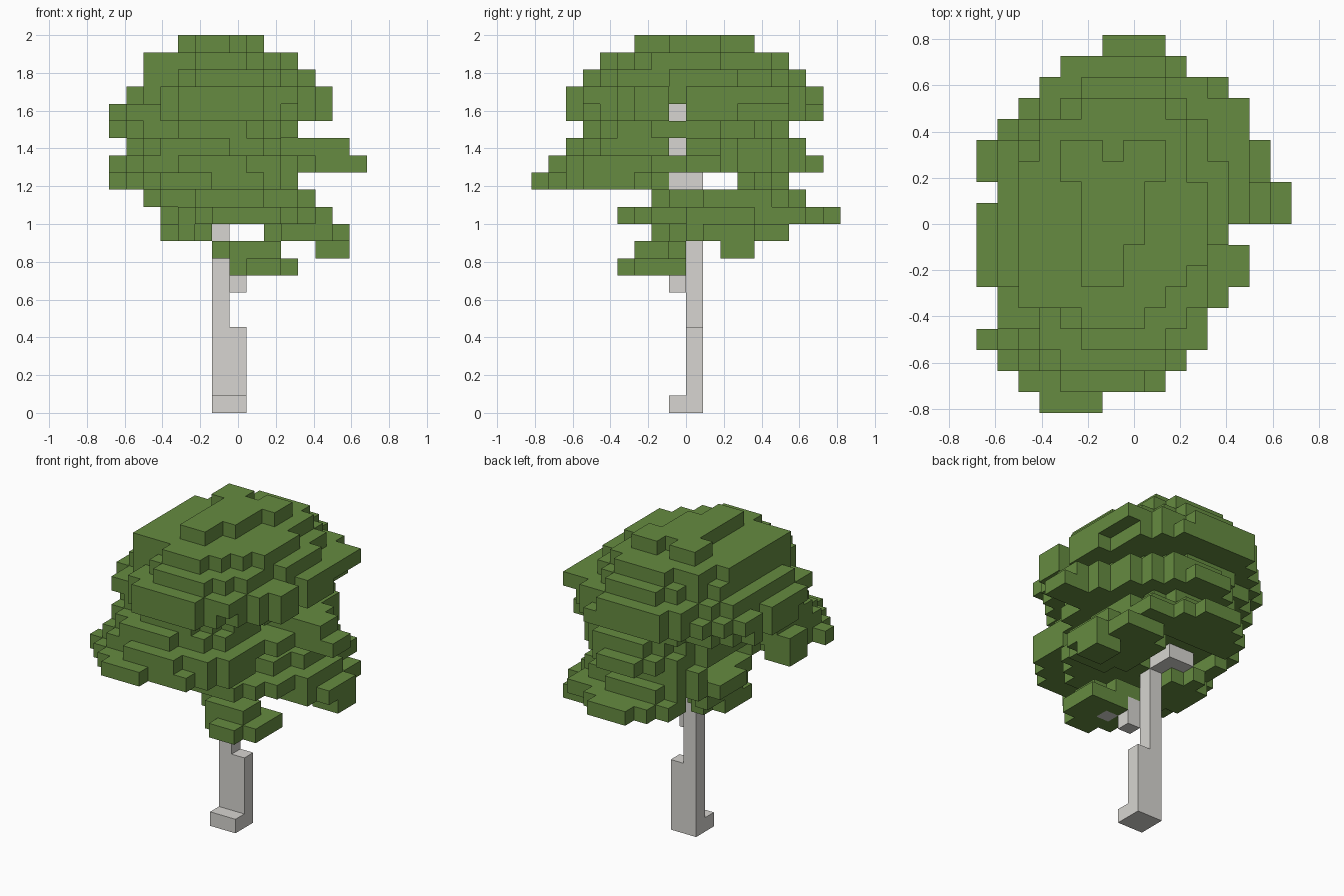
import bpy, bmesh, math

cube = bpy.data.objects.get("Cube")
if cube:
    bpy.data.objects.remove(cube, do_unlink=True)

NX, NY, NZ = 15, 18, 22      # grid size in cells
S = 2 / NZ                   # cell edge

# Plan outline of the crown: first and end column of each row, front to back
OUTLINE = ((3, 6), (2, 9), (1, 10), (0, 11), (1, 11), (1, 12), (0, 13), (0, 13), (0, 12),
           (0, 15), (1, 15), (0, 14), (0, 14), (1, 13), (2, 13), (3, 12), (4, 10), (6, 9))


def material(name, rgb):
    m = bpy.data.materials.new(name)
    m.use_nodes = True
    col = (*rgb, 1)
    m.diffuse_color = col
    m.node_tree.nodes["Principled BSDF"].inputs["Base Color"].default_value = col
    return m


def box(i, j, k):
    """Cells in half-open index ranges."""
    return {(a, b, c) for a in range(*i) for b in range(*j) for c in range(*k)}


def disc(k, x0, x1, y0, y1, limit=0.97, hollow=0.0):
    """One layer of leaf cells with a slightly wavy elliptical outline."""
    cx, cy, rx, ry = (x0 + x1) / 2, (y0 + y1) / 2, (x1 - x0) / 2, (y1 - y0) / 2
    cells = set()
    for i in range(x0, x1):
        for j in range(y0, y1):
            u, v = (i + 0.5 - cx) / rx, (j + 0.5 - cy) / ry
            wave = 0.07 * math.sin(5 * math.atan2(v, u) + 2 * k)
            if hollow <= u * u + v * v <= limit + wave:
                cells.add((i, j, k))
    return cells


def build(name, cells, neighbours, mat):
    """Skin the cells, leaving out faces that touch other cells."""
    bm = bmesh.new()
    verts = {}

    def vert(p):
        if p not in verts:
            verts[p] = bm.verts.new(((p[0] - NX / 2) * S, (p[1] - NY / 2) * S, p[2] * S))
        return verts[p]

    for c in sorted(cells):
        for axis in range(3):
            for side in (0, 1):
                n = list(c)
                n[axis] += 2 * side - 1
                if tuple(n) in cells or tuple(n) in neighbours:
                    continue
                ring = []
                for a, b in ((0, 0), (1, 0), (1, 1), (0, 1)):
                    p = list(c)
                    p[axis] += side
                    p[(axis + 1) % 3] += a
                    p[(axis + 2) % 3] += b
                    ring.append(vert(tuple(p)))
                bm.faces.new(ring if side else ring[::-1])
    # merge flat neighbouring squares into larger faces
    bmesh.ops.dissolve_limit(bm, angle_limit=0.01, verts=bm.verts[:], edges=bm.edges[:])
    me = bpy.data.meshes.new(name)
    bm.to_mesh(me)
    bm.free()
    me.materials.append(mat)
    ob = bpy.data.objects.new(name, me)
    bpy.context.collection.objects.link(ob)
    return ob


# Trunk, foot and branches
wood = box((6, 8), (8, 10), (0, 1)) | box((6, 8), (9, 10), (1, 5))
wood |= box((6, 7), (9, 10), (5, 14)) | box((5, 8), (8, 9), (13, 14))
wood |= box((5, 6), (8, 9), (14, 20)) | box((7, 8), (9, 10), (13, 14))
wood |= box((7, 8), (8, 9), (7, 9)) | box((8, 9), (7, 8), (8, 9))
wood |= box((5, 7), (11, 12), (11, 12)) | box((6, 7), (10, 11), (11, 12))

# Crown top: a broad back edge with a notch, narrowing to the front
leaves = box((4, 9), (11, 13), (21, 22)) - box((6, 7), (12, 13), (21, 22))
leaves |= box((5, 8), (8, 11), (21, 22)) | box((5, 7), (6, 8), (21, 22))

# Crown dome, with blocks at its shoulders
leaves |= disc(20, 2, 11, 4, 15)
leaves |= disc(19, 2, 12, 3, 16)
leaves |= box((2, 5), (5, 8), (19, 21))
leaves |= disc(18, 1, 13, 2, 17, 1.05, 0.12)
leaves |= disc(17, 0, 13, 2, 17, 1.05, 0.22)
leaves |= box((11, 13), (13, 15), (18, 19)) | box((3, 5), (15, 16), (17, 19))

# Middle tier: a back right cluster with its far corner cut away
back = disc(15, 3, 14, 7, 16) | disc(14, 3, 14, 6, 17) | box((12, 14), (9, 11), (15, 16))
leaves |= {c for c in back if c[0] + 0.7 * c[1] <= 20.1}
leaves |= box((12, 15), (9, 11), (14, 15)) | disc(13, 3, 10, 12, 15)

# Middle tier: a front left cluster, and the cap over both
leaves |= disc(16, 0, 11, 3, 15)
leaves |= disc(15, 1, 10, 2, 10)
leaves |= disc(14, 1, 11, 1, 9)
leaves |= disc(13, 0, 11, 0, 8)
leaves |= box((0, 2), (6, 8), (13, 15))

# Lower tier at the back, with hanging tufts and an opening under the branch
leaves |= disc(12, 2, 12, 7, 16)
leaves |= disc(11, 3, 13, 5, 18) - box((4, 9), (10, 14), (11, 12))
leaves |= disc(10, 3, 6, 7, 12) | disc(10, 9, 14, 9, 15)
leaves |= box((12, 14), (11, 13), (9, 11))

# Small front tuft
leaves |= disc(9, 6, 10, 6, 9)
leaves |= disc(8, 7, 11, 5, 9) | box((10, 11), (8, 9), (8, 9))

# Slots on the side that expose the branches
for level in (15, 17):
    leaves -= box((6, NX), (8, 9), (level, level + 1))

# Trim the crown to its plan outline
leaves = {c for c in leaves if OUTLINE[c[1]][0] <= c[0] < OUTLINE[c[1]][1]} - wood

green = material("leaf green", (0.132, 0.260, 0.052))
grey = material("bark grey", (0.68, 0.665, 0.635))
build("trunk", wood, leaves, grey)
build("foliage", leaves, wood, green)
